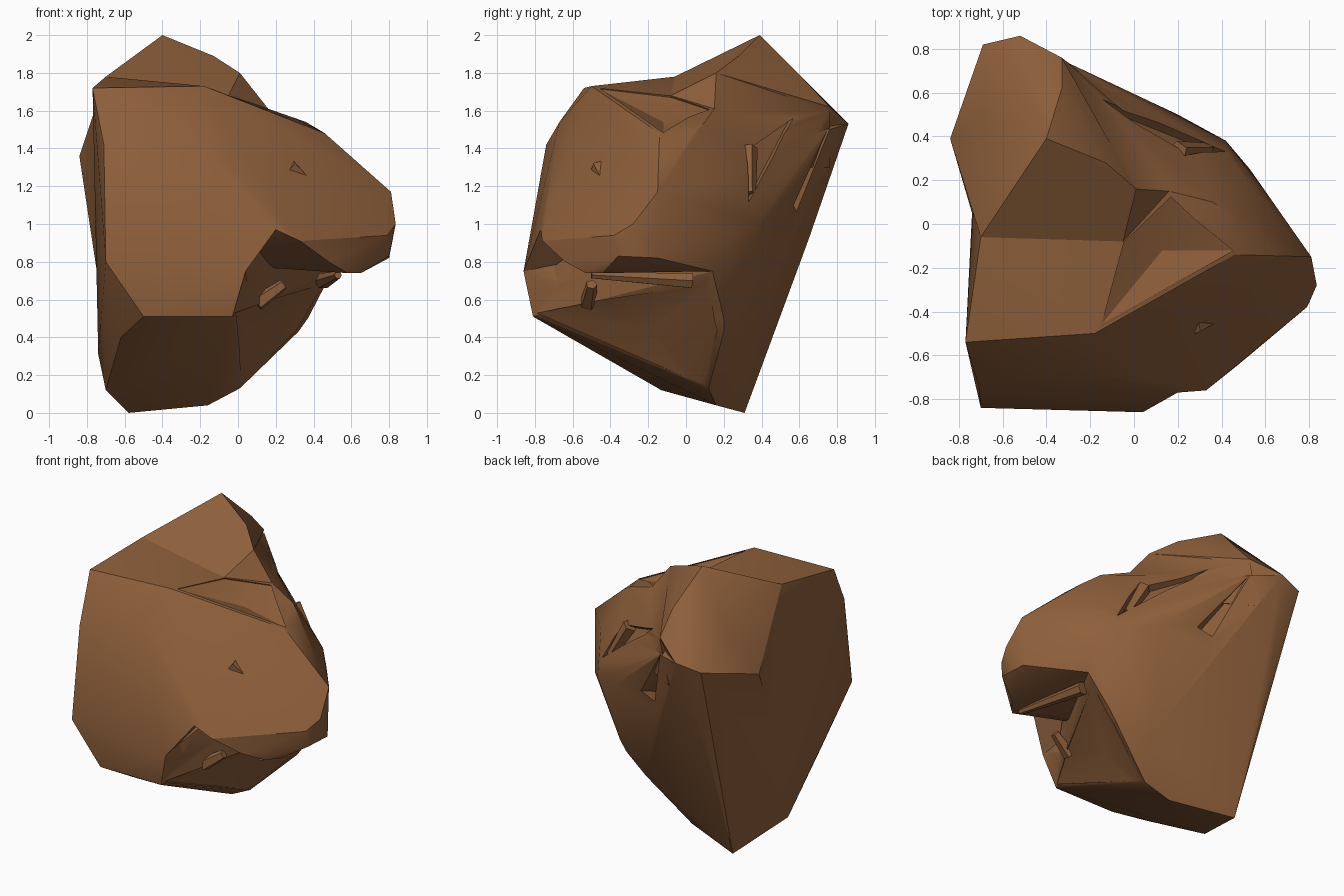
import bpy, bmesh, math
from mathutils import Vector

if "Cube" in bpy.data.objects:
    bpy.data.objects.remove(bpy.data.objects["Cube"])

mat = bpy.data.materials.new("brown_stone")
mat.diffuse_color = (0.27, 0.115, 0.043, 1)
mat.use_nodes = True
mat.node_tree.nodes["Principled BSDF"].inputs["Base Color"].default_value = mat.diffuse_color


def hull(name, pts):
    """Faceted solid wrapped round a few corner points."""
    bm = bmesh.new()
    for p in pts:
        bm.verts.new(p)
    bmesh.ops.convex_hull(bm, input=bm.verts[:])
    junk = [v for v in bm.verts if not v.link_faces]
    bmesh.ops.delete(bm, geom=junk, context='VERTS')
    bmesh.ops.recalc_face_normals(bm, faces=bm.faces[:])
    me = bpy.data.meshes.new(name)
    bm.to_mesh(me)
    bm.free()
    ob = bpy.data.objects.new(name, me)
    bpy.context.collection.objects.link(ob)
    me.materials.append(mat)
    return ob


def combine(base, other, op):
    """Boolean one solid with another and drop the helper."""
    mod = base.modifiers.new("join", 'BOOLEAN')
    mod.object, mod.operation, mod.solver = other, op, 'EXACT'
    bpy.ops.object.select_all(action='DESELECT')
    base.select_set(True)
    bpy.context.view_layer.objects.active = base
    bpy.ops.object.modifier_apply(modifier=mod.name)
    bpy.data.objects.remove(other)


def spike(name, a, b, ra, rb, n=5):
    """Tapered stone sliver from a to b."""
    a, b = Vector(a), Vector(b)
    q = (b - a).to_track_quat('Z', 'Y')
    pts = []
    for c, r in ((a, ra), (b, rb)):
        for i in range(n):
            t = math.tau * i / n
            pts.append(c + q @ Vector((r * math.cos(t), r * math.sin(t), 0)))
    return hull(name, pts)


# main block: flat left side, sloping front, undercut base
head = hull("head", [
    (-.77, -.54, 1.72), (-.18, -.5, 1.73), (-.28, -.67, 1.54), (-.71, -.74, 1.42),
    (-.7, -.06, 1.78), (-.05, -.08, 1.68), (-.7, -.84, .8), (.04, -.86, .75),
    (-.5, -.81, .51), (-.03, -.81, .51), (-.62, -.61, .4), (-.7, -.13, .12),
    (-.58, .31, 0), (-.16, .16, .04), (.01, .12, .13), (.1, .3, .36),
    (-.74, 0, .31), (-.74, .05, .7), (-.69, .82, 1.49),
    (-.52, .86, 1.53), (-.6, .65, .92), (-.33, .76, 1.5)])

# raised crest at the back
crest = hull("crest", [
    (-.4, .39, 2), (-.67, .51, 1.67), (-.69, .82, 1.49), (-.52, .86, 1.53),
    (-.33, .76, 1.62), (-.33, .62, 1.77), (-.13, .28, 1.89), (.01, .16, 1.8),
    (-.7, -.06, 1.78), (-.05, -.08, 1.68), (-.84, .39, 1.36), (-.6, .65, .92),
    (-.74, .05, .7), (-.2, .4, 1.4)])

# slope joining the crest to the muzzle
brow = hull("brow", [
    (.01, .16, 1.8), (.16, .15, 1.61), (-.05, -.08, 1.68), (-.17, .54, 1.56),
    (-.33, .76, 1.6), (.2, .3, 1.4), (-.2, .2, 1.5), (-.1, .58, 1.3),
    (-.4, .76, 1.3)])

# muzzle with its flat top lip
muzzle = hull("muzzle", [
    (-.28, -.67, 1.54), (-.18, -.5, 1.73), (-.05, -.08, 1.68), (.16, .15, 1.61),
    (.36, .1, 1.54), (.46, .03, 1.47), (.46, -.14, 1.48), (.52, .2, 1.23),
    (.81, -.15, 1.17), (.835, -.28, 1), (.79, -.38, .94), (.8, -.36, .83),
    (.8, -.15, .82), (.65, -.44, .74), (.58, -.53, .74), (.48, -.64, .8),
    (.33, -.76, .91), (.2, -.77, .97), (.5, .14, .75), (.53, .25, .95),
    (.42, .38, 1), (.2, .5, 1.05), (-.05, .57, 1.1), (-.33, .75, 1.5),
    (-.3, -.3, .8)])

# cheek between the front edge and the lip
cheek = hull("cheek", [
    (-.28, -.67, 1.54), (.04, -.86, .75), (.2, -.77, .97), (0, -.4, .8),
    (.2, -.5, 1.1), (-.3, -.5, 1)])

# recessed jaw under the muzzle
jaw = hull("jaw", [
    (-.03, -.81, .51), (-.02, -.8, .7), (0, -.4, .35), (.32, .2, .43),
    (.37, .2, .5), (.46, .14, .7), (.1, .3, .36), (.01, .12, .13), (-.58, .31, 0),
    (.5, .14, .75), (.53, .25, .95), (.42, .38, 1), (.2, .5, 1.05),
    (-.05, .57, 1.1), (-.6, .65, .92), (.1, -.6, .85), (.4, 0, .85)])

for part in (crest, muzzle, brow, cheek, jaw):
    combine(head, part, 'UNION')

# hollow round the back eye
rim = [Vector(p) for p in ((-.17, .54, 1.54), (.22, .28, 1.36), (.4, .31, 1.1))]
out = Vector((.6, .65, .45)) * .4
combine(head, hull("hollow", rim + [p + out for p in rim]), 'DIFFERENCE')

# shallow dip behind the brow
combine(head, hull("dip", [
    (-.15, -.46, 1.715), (-.05, -.08, 1.67), (.13, -.12, 1.54),
    (.46, -.12, 1.475), (.17, .13, 1.6), (.1, -.2, 2)]), 'DIFFERENCE')

# scooped mouth wall
combine(head, hull("scoop", [
    (-.02, -.79, .53), (.02, .09, .15), (.31, .17, .44), (.45, .12, .68),
    (.08, -.2, .44), (.15, -.47, .6), (.5, -.6, .2)]), 'DIFFERENCE')

# eyes and mouth slivers
parts = [
    head,
    spike("back_eye", (.2, .33, 1.4), (.34, .34, 1.16), .05, .03),
    spike("front_eye", (.27, -.46, 1.3), (.37, -.42, 1.21), .05, .035),
    spike("front_tooth", (.1, -.52, .58), (.24, -.5, .68), .045, .03),
    spike("tongue", (.53, -.5, .73), (.45, .03, .7), .02, .045, 6)]
for ob in parts:
    bpy.ops.object.select_all(action='DESELECT')
    ob.select_set(True)
    bpy.context.view_layer.objects.active = ob
    bpy.ops.object.shade_smooth_by_angle(angle=math.radians(28))
